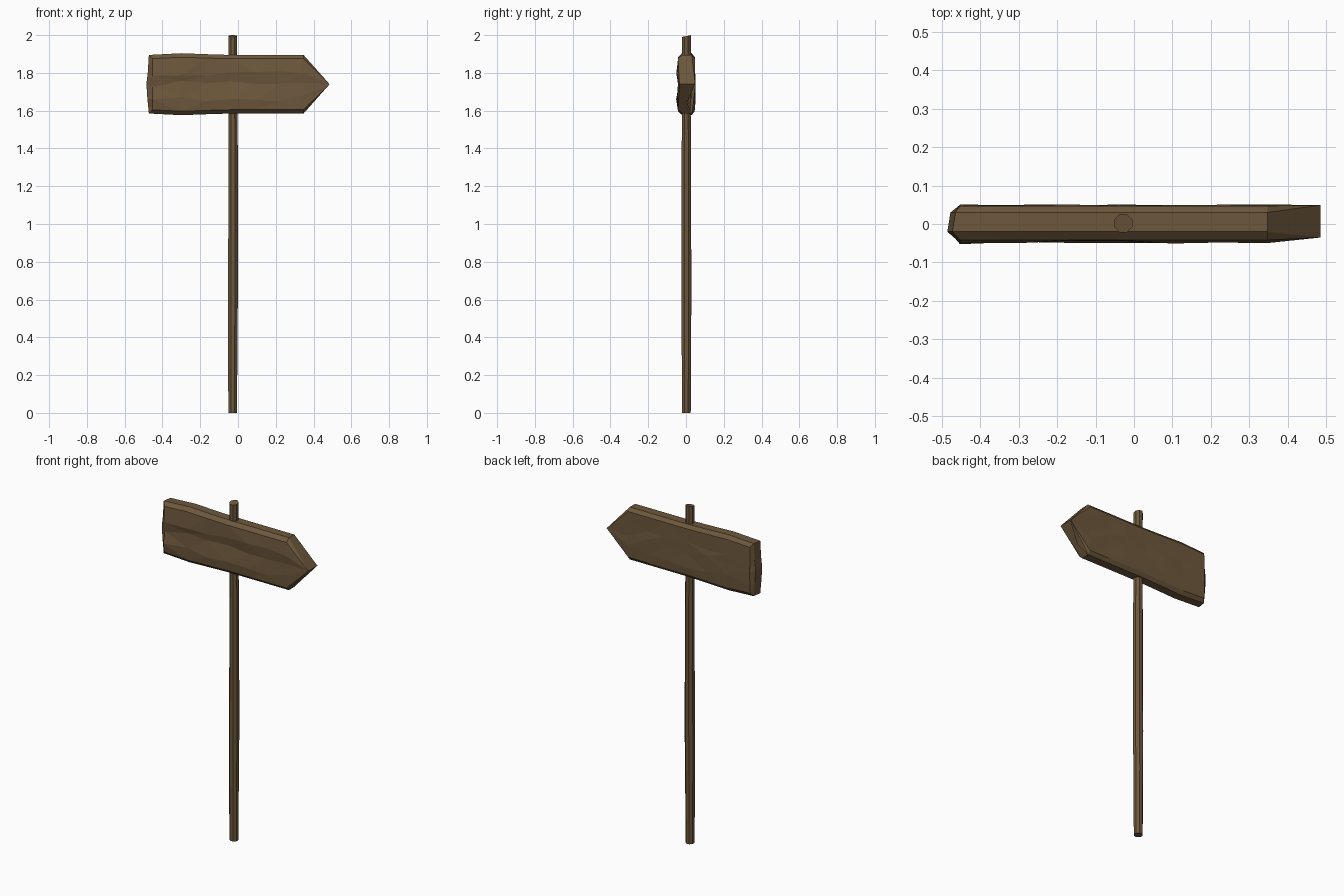
import bpy, bmesh, math, random

if "Cube" in bpy.data.objects:
    bpy.data.objects.remove(bpy.data.objects["Cube"])

random.seed(4)


def wood(name, rgb):
    m = bpy.data.materials.new(name)
    m.diffuse_color = (*rgb, 1)
    m.use_nodes = True
    m.node_tree.nodes["Principled BSDF"].inputs["Base Color"].default_value = m.diffuse_color
    return m


WOOD = wood("weathered_wood", (0.155, 0.098, 0.046))


def loft(name, rings, cap_quads=False):
    """Skin equal-length rings of points; close the ends."""
    bm = bmesh.new()
    vs = [[bm.verts.new(p) for p in ring] for ring in rings]
    n = len(rings[0])
    for a, b in zip(vs, vs[1:]):
        for i in range(n):
            j = (i + 1) % n
            bm.faces.new((a[i], a[j], b[j], b[i]))
    for ring in (vs[0], vs[-1]):
        if cap_quads:
            for i in range(n // 2 - 1):
                bm.faces.new((ring[i], ring[i + 1], ring[n - 2 - i], ring[n - 1 - i]))
        else:
            bm.faces.new(ring)
    bmesh.ops.remove_doubles(bm, verts=bm.verts, dist=0.0005)
    bmesh.ops.triangulate(bm, faces=[f for f in bm.faces if len(f.verts) == 4])
    bmesh.ops.recalc_face_normals(bm, faces=bm.faces)
    me = bpy.data.meshes.new(name)
    bm.to_mesh(me)
    bm.free()
    me.materials.append(WOOD)
    ob = bpy.data.objects.new(name, me)
    bpy.context.collection.objects.link(ob)
    return ob


# Post: slim octagonal pole with slightly uneven thickness
stations = [(0, -0.028, 0.025), (0.4, -0.028, 0.027), (0.65, -0.027, 0.029),
            (0.95, -0.026, 0.0275), (1.4, -0.026, 0.027), (1.58, -0.027, 0.025),
            (2.0, -0.028, 0.0255)]
post = []
for z, cx, r in stations:
    ring = []
    for k in range(8):
        a = math.tau * (k + 0.5) / 8
        y = r * math.sin(a)
        ring.append((cx + r * math.cos(a), 0.002 + y, z + (0.2 * (y - r) if z == 2 else 0)))
    post.append(ring)
loft("post", post)

# Arrow board: cross-sections along x, with rim, bevel and carved rows
MID = 1.74
ROWS = [0.155, 0.135, 0.06, 0.0, -0.075, -0.135, -0.155]
FRONT = [-0.02, -0.042, -0.047, -0.039, -0.049, -0.042, -0.02]
BACK = [0.03, 0.047, 0.047, 0.049, 0.049, 0.046, 0.03]
END_X = [-0.472, -0.472, -0.478, -0.485, -0.48, -0.472, -0.472]


def side(x, lift, depths, jitter):
    pts = []
    for i, (dz, y) in enumerate(zip(ROWS, depths)):
        inner = 2 <= i <= 4
        wob = random.uniform(-jitter, jitter) if inner else 0
        dzz = random.uniform(-0.02, 0.02) if inner else 0
        pts.append((x, y + wob, MID + dz + dzz + lift * dz / 0.155))
    return pts


board = []
# blunt end: bevel collapses onto the rim
flat = [0.155, 0.155, 0.06, 0.0, -0.075, -0.155, -0.155]
board.append([(x, -0.02, MID + z) for x, z in zip(END_X, flat)] +
             [(x + 0.008, 0.03, MID + z) for x, z in reversed(list(zip(END_X, flat)))])
for x, lift in [(-0.452, 0.001), (-0.3, 0.009), (-0.17, 0.004), (-0.04, 0),
                (0.1, 0), (0.22, 0), (0.347, 0)]:
    board.append(side(x, lift, FRONT, 0.004) + side(x, lift, BACK, 0.002)[::-1])
# arrow tip: a single upright edge through the thickness
board.append([(0.485, -0.035, MID)] * 7 + [(0.485, 0.049, MID)] * 7)


def build_board():
    bm_rings = board[:-1]
    ob = loft("arrow_board", bm_rings, cap_quads=True)
    bm = bmesh.new()
    bm.from_mesh(ob.data)
    # replace the flat right end with the pointed tip
    ends = [f for f in bm.faces if all(v.co.x > 0.34 for v in f.verts)]
    bmesh.ops.delete(bm, geom=ends, context='FACES')
    bm.verts.ensure_lookup_table()
    tf = bm.verts.new(board[-1][0])
    tb = bm.verts.new(board[-1][-1])
    for e in [e for e in bm.edges if e.is_boundary]:
        a, b = e.verts
        y = (a.co.y + b.co.y) / 2
        if a.co.y * b.co.y < 0:
            bm.faces.new((a, b, tb, tf))
        else:
            bm.faces.new((a, b, tf if y < 0 else tb))
    bmesh.ops.recalc_face_normals(bm, faces=bm.faces)
    bm.to_mesh(ob.data)
    bm.free()


build_board()
